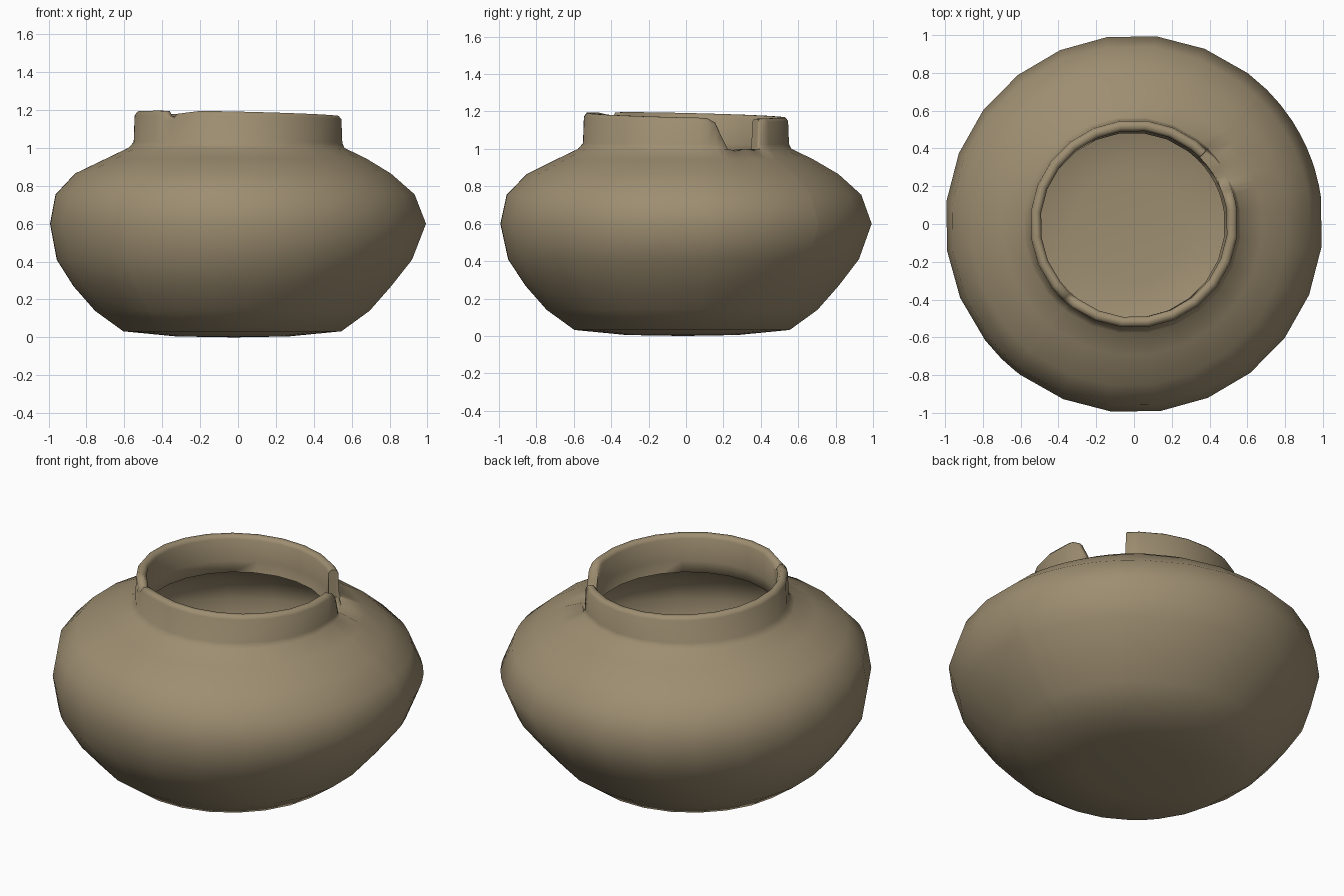
import bpy, bmesh, math

if "Cube" in bpy.data.objects:
    bpy.data.objects.remove(bpy.data.objects["Cube"])

# clay colour
clay = bpy.data.materials.new("brown clay")
clay.diffuse_color = (0.34, 0.27, 0.165, 1)
clay.use_nodes = True
clay.node_tree.nodes["Principled BSDF"].inputs["Base Color"].default_value = clay.diffuse_color

# rim damage: (angle in degrees, rim height) for the large gap and the small chip
GAP = [(12, 1.165), (17, 1.14), (20, 1.08), (24, 1.0), (28, 0.985), (33, 1.0),
       (39, 1.0), (45, 1.0), (45.6, 1.16)]
CHIP = [(225, 1.195), (227, 1.17), (231, 1.16), (233, 1.18)]
BROKEN = dict(GAP + CHIP)

# 24 even columns, plus extra columns where the rim is broken
even = [8 + 15 * i for i in range(24)]
even = [a for a in even if not (11 < a < 48 or 223 < a < 235)]
ANGLES = sorted(even + list(BROKEN))


def rim_height(deg):
    a = math.radians(deg)
    return BROKEN.get(deg, 1.18 - 0.012 * math.cos(a) - 0.012 * math.sin(a))


# profile (radius, height); in the neck, height is a fraction from NECK to the rim
NECK = 0.99
OUTER = [(0.3, 0.005), (0.58, 0.032), (0.73, 0.14), (0.845, 0.27), (0.945, 0.41),
         (1.0, 0.6), (0.955, 0.755), (0.84, 0.865), (0.69, 0.945), (0.575, 1.0)]
RIM = [(0.555, 0.2), (0.55, 0.9), (0.535, 1.0), (0.51, 1.0), (0.495, 0.9), (0.50, 0.2)]
INNER = [(0.49, 0.965), (0.64, 0.9), (0.79, 0.82), (0.895, 0.73), (0.94, 0.6),
         (0.89, 0.43), (0.79, 0.29), (0.68, 0.17), (0.54, 0.085), (0.3, 0.06)]

bm = bmesh.new()


def ring(r, z, neck=False):
    # the body leans slightly to the left and front away from the belly line
    s = 0.0 if neck else 0.03 * min(1, abs(z - 0.6) / 0.3) * (1 if z < 0.9 else 0.3)
    verts = []
    for d in ANGLES:
        a = math.radians(d)
        h = NECK + (rim_height(d) - NECK) * z if neck else min(z, rim_height(d))
        verts.append(bm.verts.new((r * math.cos(a) - s, r * math.sin(a) - s * 0.7, h)))
    return verts


# hollow pot: outside, over the rim, then down the inside
rings = [ring(*p) for p in OUTER]
rings += [ring(*p, neck=True) for p in RIM]
rings += [ring(*p) for p in INNER]
n = len(ANGLES)
for lo, hi in zip(rings, rings[1:]):
    for i in range(n):
        j = (i + 1) % n
        bm.faces.new((lo[i], lo[j], hi[j], hi[i]))

# close the underside and the inside floor
for loop, z in ((rings[0], 0.0), (rings[-1], 0.055)):
    c = bm.verts.new((-0.02, -0.015, z))
    for i in range(n):
        bm.faces.new((c, loop[i], loop[(i + 1) % n]))
bmesh.ops.recalc_face_normals(bm, faces=bm.faces)

mesh = bpy.data.meshes.new("broken_pot")
bm.to_mesh(mesh)
bm.free()
mesh.materials.append(clay)
pot = bpy.data.objects.new("broken_pot", mesh)
bpy.context.collection.objects.link(pot)
bpy.context.view_layer.objects.active = pot
pot.select_set(True)
bpy.ops.object.shade_smooth_by_angle(angle=math.radians(75))
